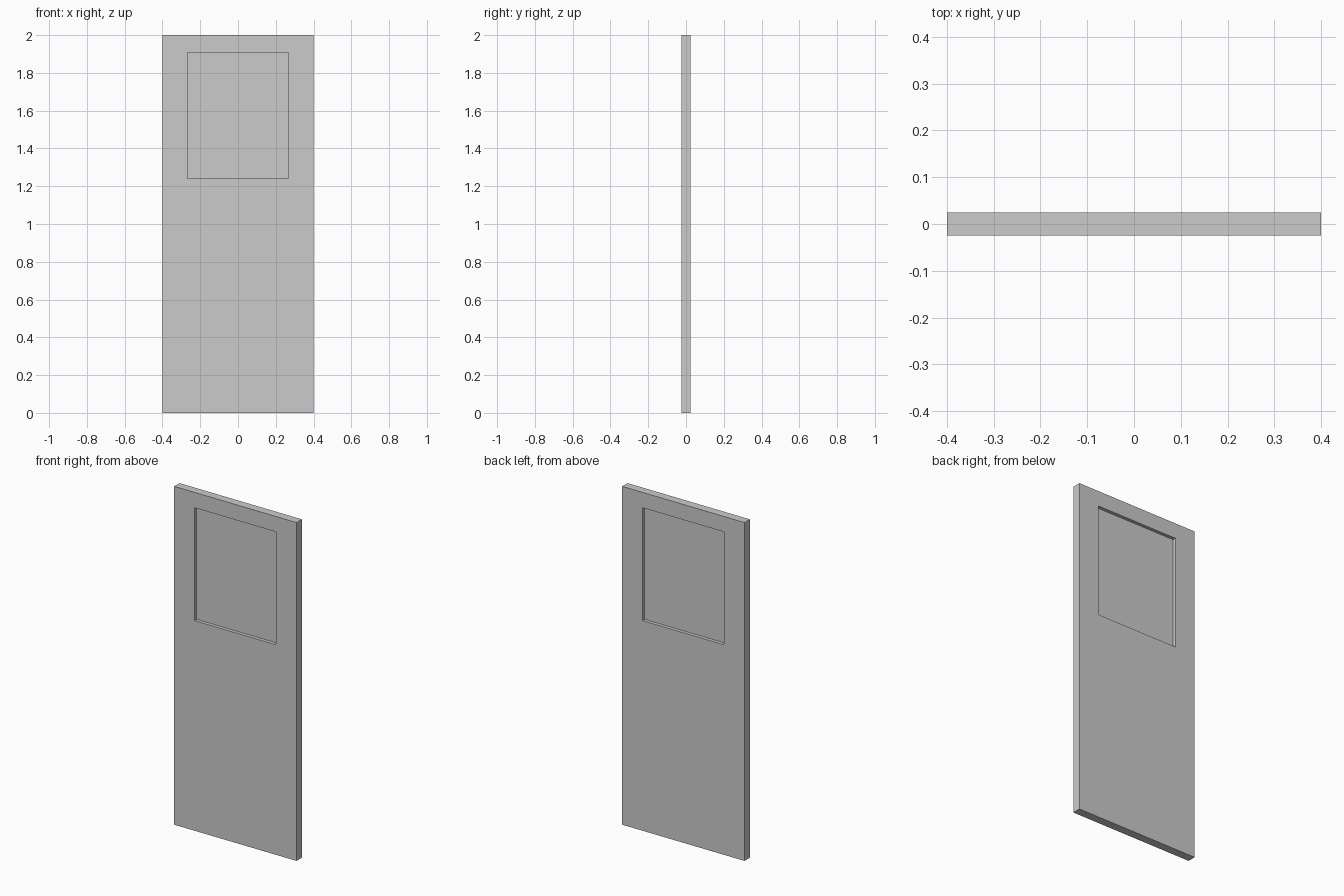
import bpy, bmesh

if "Cube" in bpy.data.objects:
    bpy.data.objects.remove(bpy.data.objects["Cube"])

W, H, T = 0.40, 2.0, 0.025            # half width, height, half thickness
OX, OZ0, OZ1 = 0.267, 1.242, 1.909    # window opening
PANE = 0.005                          # half thickness of the pane


def ring(bm, hx, z0, z1, y):
    return [bm.verts.new((x, y, z)) for x, z in
            ((-hx, z0), (hx, z0), (hx, z1), (-hx, z1))]


def bridge(bm, a, b):
    for i in range(4):
        j = (i + 1) % 4
        bm.faces.new((a[i], a[j], b[j], b[i]))


def finish(bm, name):
    bmesh.ops.recalc_face_normals(bm, faces=bm.faces)
    mesh = bpy.data.meshes.new(name)
    bm.to_mesh(mesh)
    bm.free()
    bpy.context.collection.objects.link(bpy.data.objects.new(name, mesh))


# Door leaf: closed slab with a rectangular opening through it
bm = bmesh.new()
rings = [ring(bm, W, 0, H, -T), ring(bm, W, 0, H, T),
         ring(bm, OX, OZ0, OZ1, T), ring(bm, OX, OZ0, OZ1, -T)]
for i in range(4):
    bridge(bm, rings[i], rings[(i + 1) % 4])
finish(bm, "door_leaf")

# Window pane: thin panel recessed on both faces
bm = bmesh.new()
front, back = ring(bm, OX, OZ0, OZ1, -PANE), ring(bm, OX, OZ0, OZ1, PANE)
bridge(bm, front, back)
bm.faces.new(front)
bm.faces.new(back)
finish(bm, "window_pane")
